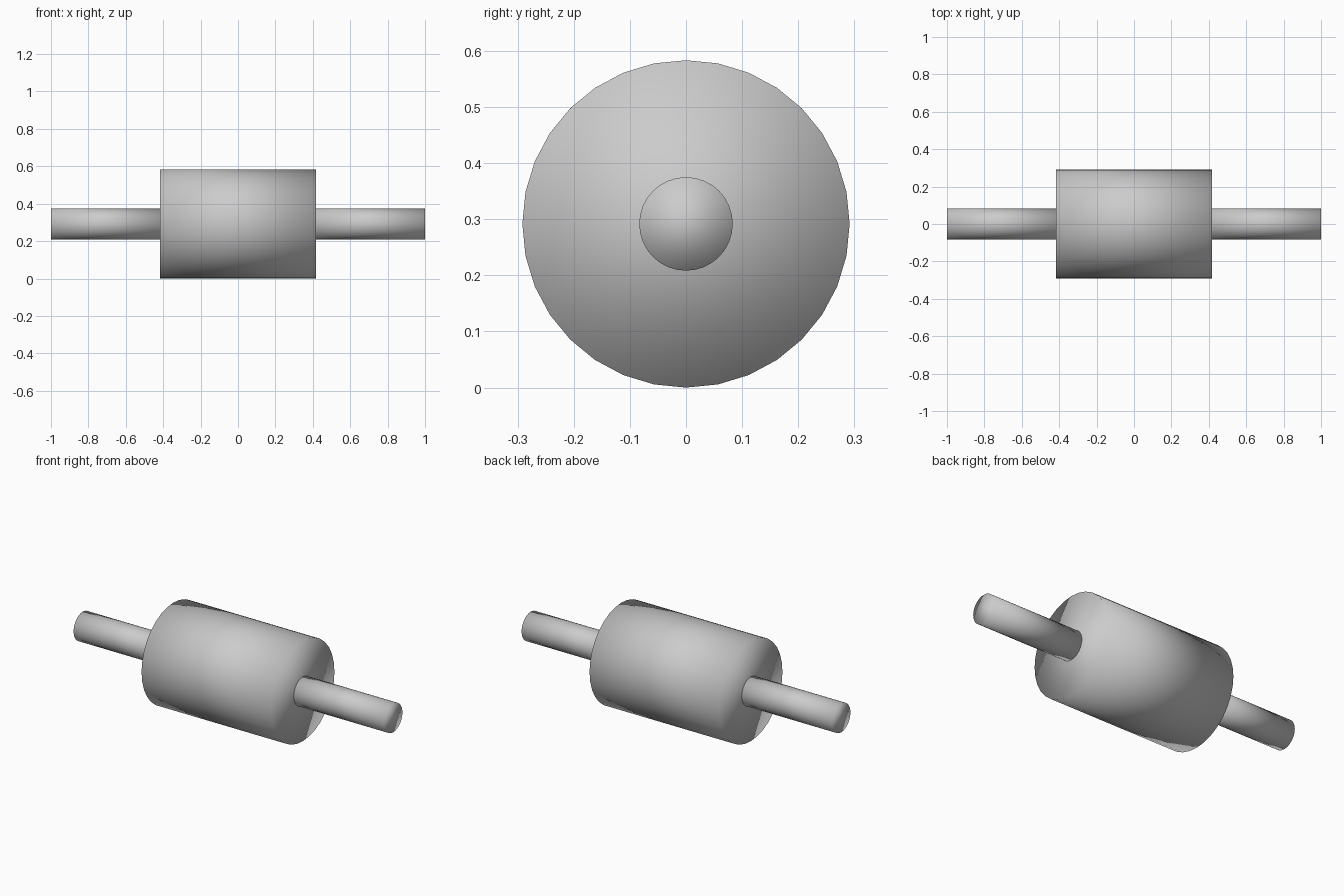
import bpy
from math import radians

if "Cube" in bpy.data.objects:
    bpy.data.objects.remove(bpy.data.objects["Cube"])

AXIS_Z = 7 / 24      # height of the rolling axis
BODY_HALF = 5 / 12   # half length of the roller


def rod(name, radius, x0, x1):
    """Capped, smooth-shaded 32-sided cylinder lying along x."""
    bpy.ops.mesh.primitive_cylinder_add(
        vertices=32, radius=radius, depth=x1 - x0,
        location=((x0 + x1) / 2, 0, AXIS_Z), rotation=(0, radians(90), 0))
    obj = bpy.context.object
    obj.name = name
    bpy.ops.object.shade_smooth()
    return obj


# Main roller
rod("roller_body", AXIS_Z, -BODY_HALF, BODY_HALF)

# Handles at both ends
rod("handle_left", 1 / 12, -1, -BODY_HALF)
rod("handle_right", 1 / 12, BODY_HALF, 1)
